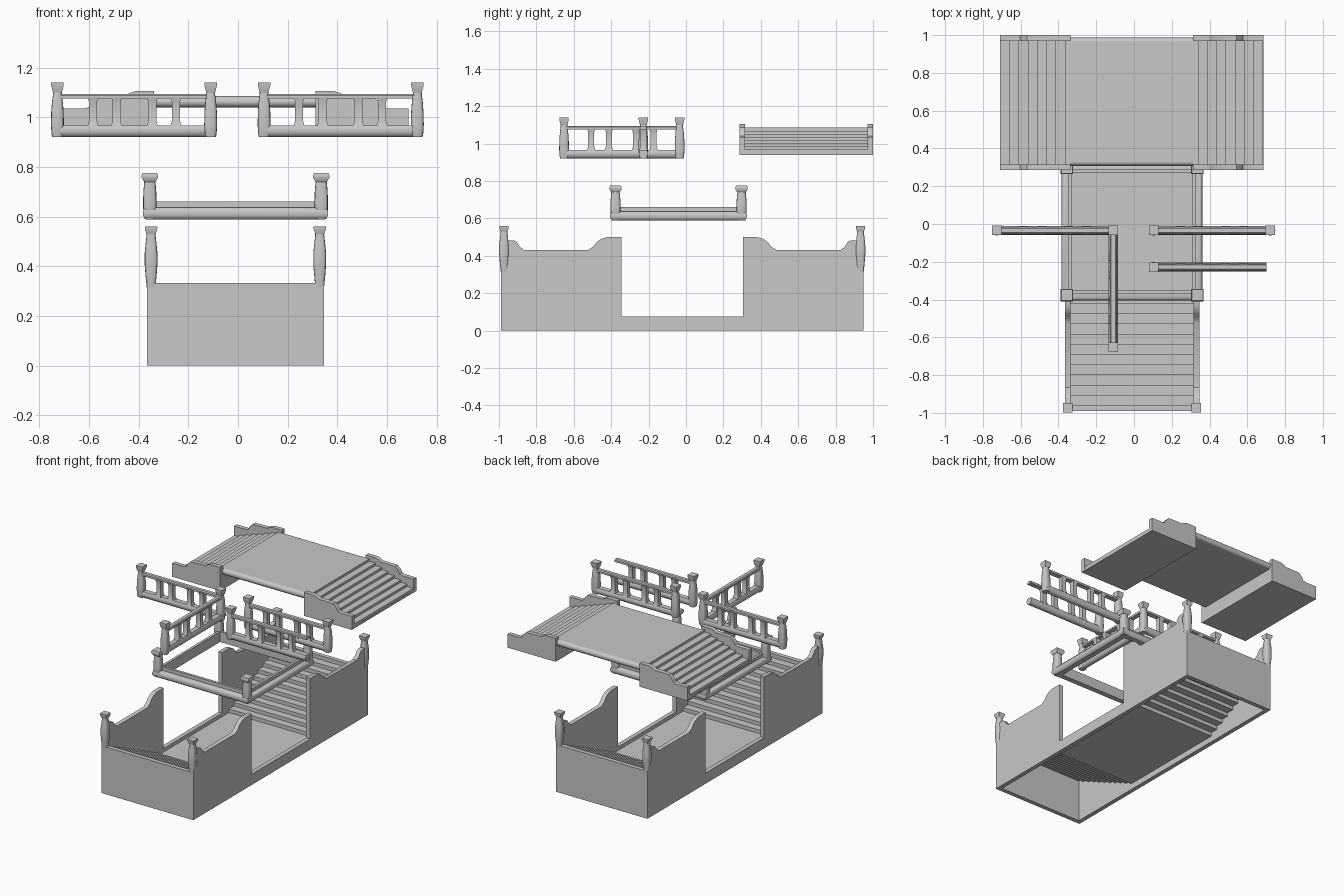
import bpy, bmesh, math

if "Cube" in bpy.data.objects:
    bpy.data.objects.remove(bpy.data.objects["Cube"])

grey = bpy.data.materials.new("stone grey")
grey.diffuse_color = (0.58, 0.58, 0.58, 1)
grey.use_nodes = True
grey.node_tree.nodes["Principled BSDF"].inputs["Base Color"].default_value = grey.diffuse_color


def finish(name, bm, angle=35):
    bmesh.ops.recalc_face_normals(bm, faces=bm.faces)
    me = bpy.data.meshes.new(name)
    bm.to_mesh(me)
    bm.free()
    ob = bpy.data.objects.new(name, me)
    bpy.context.collection.objects.link(ob)
    me.materials.append(grey)
    bpy.ops.object.select_all(action='DESELECT')
    ob.select_set(True)
    bpy.context.view_layer.objects.active = ob
    bpy.ops.object.shade_smooth_by_angle(angle=math.radians(angle))
    return ob


def loft(bm, rings, closed=False):
    """Skin a list of point rings; cap the ends unless closed."""
    vs = [[bm.verts.new(p) for p in r] for r in rings]
    n = len(vs[0])
    for i in range(len(vs) if closed else len(vs) - 1):
        a, b = vs[i], vs[(i + 1) % len(vs)]
        for j in range(n):
            k = (j + 1) % n
            bm.faces.new((a[j], a[k], b[k], b[j]))
    if not closed:
        bm.faces.new(vs[0])
        bm.faces.new(vs[-1])


def prism(name, pts, axis, lo, hi):
    """Extrude a (horizontal, z) profile along x or y."""
    bm = bmesh.new()
    place = (lambda h, z, t: (t, h, z)) if axis == 'x' else (lambda h, z, t: (h, t, z))
    loft(bm, [[place(h, z, t) for h, z in pts] for t in (lo, hi)])
    return finish(name, bm)


def box(name, x0, x1, y0, y1, z0, z1):
    return prism(name, [(x0, z0), (x1, z0), (x1, z1), (x0, z1)], 'y', y0, y1)


def post(name, x, y, rings, cap):
    """Rounded-square turned body with a flared square cap."""
    bm = bmesh.new()

    def soft(r):
        pts = []
        for i in range(16):
            a = 2 * math.pi * i / 16
            c, s = math.cos(a), math.sin(a)
            pts.append((x + r * math.copysign(abs(c) ** 0.55, c),
                        y + r * math.copysign(abs(s) ** 0.55, s)))
        return pts
    loft(bm, [[(px, py, z) for px, py in soft(r)] for z, r in rings])
    loft(bm, [[(x + sx * r, y + sy * r, z) for sx, sy in ((1, 1), (-1, 1), (-1, -1), (1, -1))]
              for z, r in cap])
    finish(name, bm, 50)


# ---------- stairwell ----------
X0, X1, CY, T = -0.366, 0.346, -0.02, 0.03
half = [(0.325, 0.075), (0.325, 0.5), (0.40, 0.5), (0.435, 0.49), (0.46, 0.47),
        (0.475, 0.45), (0.505, 0.43), (0.845, 0.43), (0.87, 0.45), (0.885, 0.475),
        (0.90, 0.482), (0.935, 0.482), (0.945, 0.46), (0.97, 0.46), (0.97, 0)]
wall = [(CY + h, z) for h, z in half] + [(CY - h, z) for h, z in reversed(half)]
prism("stairwell_left_wall", wall, 'x', X0, X0 + T)
prism("stairwell_right_wall", wall, 'x', X1 - T, X1)
box("stairwell_floor", X0 + T, X1 - T, CY - 0.405, CY + 0.405, 0.042, 0.05)
for label, s in (("front", -1), ("back", 1)):
    ends = sorted((CY + s * 0.97, CY + s * 0.94))
    box(label + "_end_wall", X0, X1, *ends, 0, 0.332)
    # stepped shell from the floor up to the end wall
    n, rise = 11, 0.0255
    top = []
    for i in range(n):
        h = 0.40 + i * (0.94 - 0.40) / (n - 1)
        top += [(h, 0.05 + i * rise), (h, 0.05 + (i + 1) * rise)]
    top.append((0.955, 0.05 + n * rise))
    under = [(min(h + 0.007, 0.95), z - 0.008) for h, z in top[:-1]]
    under.append((0.955, top[-1][1] - 0.008))
    prism(label + "_stairs", [(CY + s * h, z) for h, z in top + under[::-1]],
          'x', X0 + T, X1 - T)
    for side, x in (("left", -0.35), ("right", 0.329)):
        post(f"stairwell_{label}_{side}_post", x, CY + s * 0.953,
             [(0.288, 0.014), (0.32, 0.018), (0.36, 0.022), (0.41, 0.026), (0.45, 0.026),
              (0.49, 0.022), (0.525, 0.018), (0.54, 0.018)],
             [(0.53, 0.018), (0.55, 0.025), (0.56, 0.025)])

# ---------- floor opening frame ----------
CX, FY, HX, HY = -0.01, -0.04, 0.373, 0.365
section = [(0, 0.605), (0.005, 0.596), (0.015, 0.588), (0.052, 0.588), (0.052, 0.66),
           (0.034, 0.66), (0.034, 0.636), (0.013, 0.636), (0.004, 0.63), (0, 0.62)]
bm = bmesh.new()
loft(bm, [[(CX + sx * (HX - u), FY + sy * (HY - u), z) for u, z in section]
          for sx, sy in ((1, 1), (-1, 1), (-1, -1), (1, -1))], closed=True)
finish("opening_frame", bm)
for sx in (-1, 1):
    for sy in (-1, 1):
        post("frame_post", CX + sx * (HX - 0.028), FY + sy * (HY - 0.028),
             [(0.59, 0.02), (0.605, 0.026), (0.66, 0.027), (0.70, 0.026), (0.745, 0.022)],
             [(0.74, 0.023), (0.756, 0.033), (0.766, 0.033), (0.775, 0.029)])

# ---------- stepped bridge ----------
BX, BY0, BY1 = -0.0125, 0.285, 1.0
box("bridge_deck", BX - 0.325, BX + 0.325, BY0 + 0.045, BY1 - 0.035, 1.04, 1.085)
for label, y in (("front", BY0 + 0.045), ("back", BY1 - 0.035)):
    # rounded nosing along the deck edge
    arc = [(y + 0.022 * math.cos(a * math.pi / 6), 1.0625 + 0.0225 * math.sin(a * math.pi / 6))
           for a in range(12)]
    prism(label + "_deck_nosing", arc, 'x', BX - 0.325, BX + 0.325)
cheek = [(0.325, 0.94), (0.325, 1.105), (0.40, 1.105), (0.425, 1.097), (0.44, 1.087),
         (0.555, 1.085), (0.575, 1.065), (0.59, 1.04), (0.605, 1.035), (0.698, 1.035), (0.698, 0.94)]
for label, s in (("left", -1), ("right", 1)):
    for end, y in (("front", BY0), ("back", BY1 - T)):
        prism(f"bridge_{label}_{end}_cheek", [(BX + s * h, z) for h, z in cheek], 'y', y, y + T)
    steps = [(0.325, 0.94), (0.325, 1.085)]
    for i in range(8):
        h = 0.354 + i * 0.0488
        steps += [(h, 1.085 - i * 0.0165), (h, 1.085 - (i + 1) * 0.0165)]
    steps += [(0.697, 0.953), (0.697, 0.94)]
    prism(f"bridge_{label}_stairs", [(BX + s * h, z) for h, z in steps],
          'y', BY0 + T, BY1 - T)

# ---------- railings ----------
POST = [(0.92, 0.021), (0.935, 0.024), (0.97, 0.026), (1.02, 0.025), (1.06, 0.022),
        (1.09, 0.018), (1.11, 0.017)]
CAP = [(1.10, 0.018), (1.127, 0.025), (1.14, 0.025)]
RAIL = [(-0.018, 0.966), (-0.024, 0.955), (-0.024, 0.94), (-0.018, 0.927), (-0.008, 0.92),
        (0.008, 0.92), (0.018, 0.927), (0.024, 0.94), (0.024, 0.955), (0.018, 0.966)]
HAND = [(-0.017, 1.075), (0.017, 1.075), (0.017, 1.088), (0.011, 1.094),
        (-0.011, 1.094), (-0.017, 1.088)]


def railing(name, axis, across, lo, hi, mid):
    for part, prof in (("bottom_rail", RAIL), ("handrail", HAND)):
        prism(f"{name}_{part}", [(across + h, z) for h, z in prof], axis, lo, hi)
    for off in (-0.167, -0.072, 0.072, 0.167):
        c = mid + off
        bm = bmesh.new()
        rings = []
        for z, r in ((0.96, 0.023), (0.972, 0.02), (0.985, 0.016), (1.06, 0.016), (1.08, 0.021)):
            ring = [(c + a * r, across + b * r) for a, b in ((1, 1), (-1, 1), (-1, -1), (1, -1))]
            if axis == 'y':
                ring = [(q, p) for p, q in ring]
            rings.append([(p, q, z) for p, q in ring])
        loft(bm, rings)
        finish(name + "_baluster", bm)


railing("left_railing", 'x', -0.034, -0.735, -0.10, -0.417)
railing("return_railing", 'y', -0.11, -0.655, -0.03, -0.34)
railing("right_railing", 'x', -0.034, 0.10, 0.73, 0.413)
railing("open_railing", 'x', -0.228, 0.10, 0.702, 0.413)
for x, y in ((-0.727, -0.034), (-0.11, -0.034), (-0.11, -0.652),
             (0.105, -0.034), (0.722, -0.034), (0.105, -0.228)):
    post("railing_post", x, y, POST, CAP)
